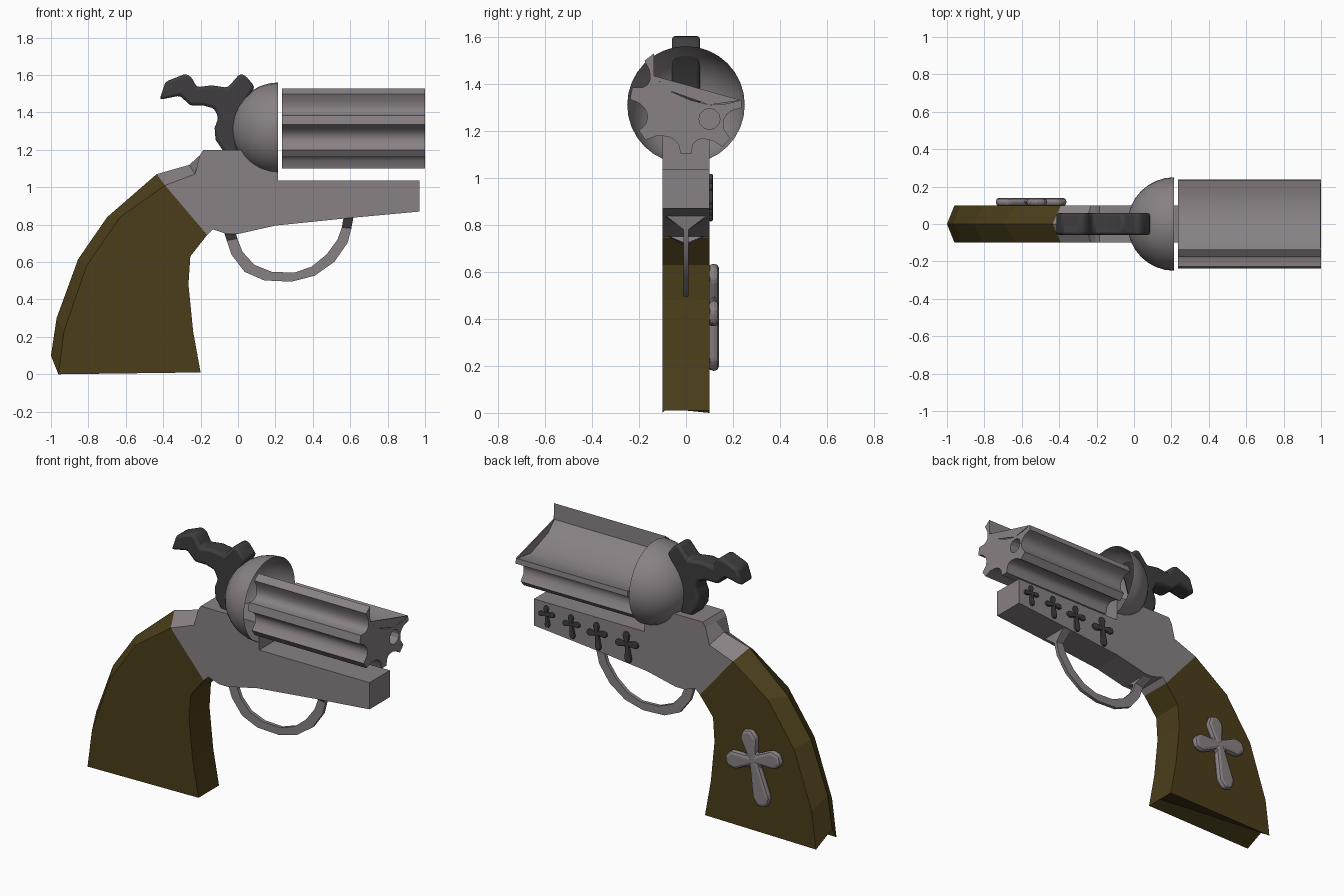
import bpy, bmesh, math
from mathutils import Matrix

if "Cube" in bpy.data.objects:
    bpy.data.objects.remove(bpy.data.objects["Cube"])


def material(name, rgb):
    m = bpy.data.materials.new(name)
    m.diffuse_color = (*rgb, 1)
    m.use_nodes = True
    m.node_tree.nodes["Principled BSDF"].inputs["Base Color"].default_value = m.diffuse_color
    return m


METAL = material("metal", (0.25, 0.22, 0.23))
DARK = material("dark_metal", (0.05, 0.047, 0.05))
WOOD = material("wood", (0.07, 0.048, 0.01))


def make(name, verts, faces, mat, bevel=0, smooth=None):
    me = bpy.data.meshes.new(name)
    me.from_pydata(verts, [], faces)
    bm = bmesh.new()
    bm.from_mesh(me)
    bmesh.ops.recalc_face_normals(bm, faces=bm.faces)
    bm.to_mesh(me)
    bm.free()
    ob = bpy.data.objects.new(name, me)
    bpy.context.collection.objects.link(ob)
    me.materials.append(mat)
    if bevel:
        b = ob.modifiers.new("bevel", 'BEVEL')
        b.width, b.segments, b.limit_method = bevel, 2, 'ANGLE'
    if smooth:
        bpy.ops.object.select_all(action='DESELECT')
        ob.select_set(True)
        bpy.context.view_layer.objects.active = ob
        bpy.ops.object.shade_smooth_by_angle(angle=math.radians(smooth))
    return ob


def extrude(name, pts, a, b, mat, axis='y', **kw):
    """Profile in xz pushed along y, or profile in yz pushed along x."""
    n = len(pts)
    place = (lambda p, d: (p[0], d, p[1])) if axis == 'y' else (lambda p, d: (d, *p))
    verts = [place(p, d) for d in (a, b) for p in pts]
    faces = [list(range(n)), list(range(n, 2 * n))]
    faces += [[i, (i + 1) % n, n + (i + 1) % n, n + i] for i in range(n)]
    return make(name, verts, faces, mat, **kw)


def ridged(name, side, ridge, half, mat):
    """Slab whose first profile points are joined over a ridge on the centre line."""
    n = len(side)
    mid = ridge + side[len(ridge):]
    verts = [(x, y, z) for y, ps in ((-half, side), (0, mid), (half, side)) for x, z in ps]
    faces = [list(range(n)), list(range(2 * n, 3 * n))]
    for r in (0, n):
        faces += [[r + i, r + (i + 1) % n, r + n + (i + 1) % n, r + n + i] for i in range(n)]
    return make(name, verts, faces, mat)


# Curved wooden grip
ridged("grip",
       [(-.96, 0), (-.93, .23), (-.81, .58), (-.63, .84), (-.39, 1.01),
        (-.165, .745), (-.255, .63), (-.265, .48), (-.24, .23), (-.2, .01)],
       [(-1, .1), (-.97, .3), (-.855, .615), (-.7, .84), (-.435, 1.07)], .1, WOOD)

# Frame
ridged("frame",
       [(-.39, 1.01), (-.23, 1.07), (-.205, 1.17), (-.185, 1.2), (.215, 1.2), (.215, 1.035),
        (.97, 1.035), (.97, .87), (.59, .835), (.2, .795), (0, .75), (-.06, .75),
        (-.135, .775), (-.165, .745)],
       [(-.435, 1.07), (-.26, 1.12), (-.205, 1.17)], .1, METAL)

# Open half dome behind the barrel
bm = bmesh.new()
bmesh.ops.create_uvsphere(bm, u_segments=32, v_segments=16, radius=.25,
                          matrix=Matrix.Rotation(math.pi / 2, 4, 'Y'))
bmesh.ops.delete(bm, geom=[v for v in bm.verts if v.co.x > .001], context='VERTS')
bm.verts.index_update()
make("dome", [(v.co.x + .215, v.co.y, v.co.z + 1.31) for v in bm.verts],
     [[v.index for v in f.verts] for f in bm.faces], METAL, smooth=40)
bm.free()

# Fluted barrel: lobes (angle, radius) joined by hollow arcs, then a wide hollow on top
lobes = [(127, .258), (168, .24), (215, .228), (270, .21), (317, .236), (363, .238)]
section = []


def polar(a, r):
    a = math.radians(a)
    section.append((r * math.cos(a), 1.31 + r * math.sin(a)))


for (a, r), (b, s) in zip(lobes, lobes[1:]):
    polar(a - 5 if a == 127 else a + 6, r)
    if a == 127:
        polar(a + 6, r)
    for t in (.1, .3, .5, .7, .9):
        w = 1 - (2 * t - 1) ** 2
        polar((a + 7) * (1 - t) + (b - 7) * t, r * (1 - t) + s * t - .03 - .035 * w)
    polar(b - 6, s)
section += [(.235, 1.33), (.17, 1.315), (.1, 1.31), (.02, 1.33), (-.07, 1.37), (-.135, 1.43)]
barrel = extrude("barrel", section, .235, 1, METAL, 'x', smooth=40)
muzzle = extrude("muzzle_web", [(.235, 1.33), (.1, 1.31), (-.07, 1.37), (-.14, 1.435)],
                 .994, 1, METAL, 'x')

# Off-centre bore
hole = [(.1 + .045 * math.cos(k * math.pi / 6), 1.25 + .045 * math.sin(k * math.pi / 6))
        for k in range(12)]
cutter = extrude("bore_cutter", hole, .4, 1.1, METAL, 'x')
cutter.hide_render = True
cutter.hide_set(True)
cut = barrel.modifiers.new("bore", 'BOOLEAN')
cut.operation, cut.object, cut.solver = 'DIFFERENCE', cutter, 'EXACT'

# Hammer with wavy spur
extrude("hammer",
        [(-.42, 1.468), (-.388, 1.564), (-.28, 1.607), (-.25, 1.59), (-.22, 1.535),
         (-.14, 1.545), (-.056, 1.532), (.01, 1.607), (.04, 1.597), (.09, 1.537),
         (.03, 1.44), (-.01, 1.3), (0, 1.18), (-.07, 1.18), (-.12, 1.254),
         (-.125, 1.318), (-.105, 1.37), (-.126, 1.42), (-.18, 1.436), (-.255, 1.436),
         (-.31, 1.49)], -.06, .06, DARK, bevel=.018, smooth=40)

# Trigger guard: thin strip that flares to the full width where it meets the frame
outer = [(-.075, .76), (-.06, .715), (-.035, .64), (.035, .548), (.14, .502), (.286, .495),
         (.41, .527), (.516, .602), (.586, .703), (.606, .78), (.618, .845)]
inner = [(-.013, .76), (-.003, .725), (.024, .655), (.088, .585), (.18, .548), (.3, .543),
         (.393, .575), (.473, .64), (.532, .72), (.555, .785), (.564, .835)]
n = len(outer)
verts, faces = [], [[0, 1, 2, 3], [4 * n - 4 + k for k in range(4)]]
for i, (o, q) in enumerate(zip(outer, inner)):
    h = .095 if i in (0, n - 1) else .011
    verts += [(o[0], -h, o[1]), (o[0], h, o[1]), (q[0], h, q[1]), (q[0], -h, q[1])]
    if i:
        b = 4 * i
        faces += [[b - 4 + k, b - 4 + (k + 1) % 4, b + (k + 1) % 4, b + k] for k in range(4)]
make("trigger_guard", verts, faces, METAL, smooth=35)


# Flared crosses on the back side
def cross(name, x, z, size, tilt, depth, mat):
    pts = []
    for k, length in enumerate((.19, .2, .29, .2)):
        a = math.radians(tilt) - k * math.pi / 2
        for u, v in ((-.032, .035), (-.058, length - .06), (-.03, length - .008),
                     (.03, length - .008), (.058, length - .06)):
            u, v = u * size, v * size
            pts.append((x + u * math.cos(a) - v * math.sin(a),
                        z + u * math.sin(a) + v * math.cos(a)))
    extrude(name, pts, .095, .1 + depth, mat, bevel=.02 * size)


cross("grip_cross", -.55, .455, 1, -14, .04, METAL)
for i, (x, z, s) in enumerate([(.88, .965, .28), (.71, .95, .31), (.535, .94, .36), (.33, .93, .41)]):
    cross(f"frame_cross_{i + 1}", x, z, s, -6, .015, DARK)
